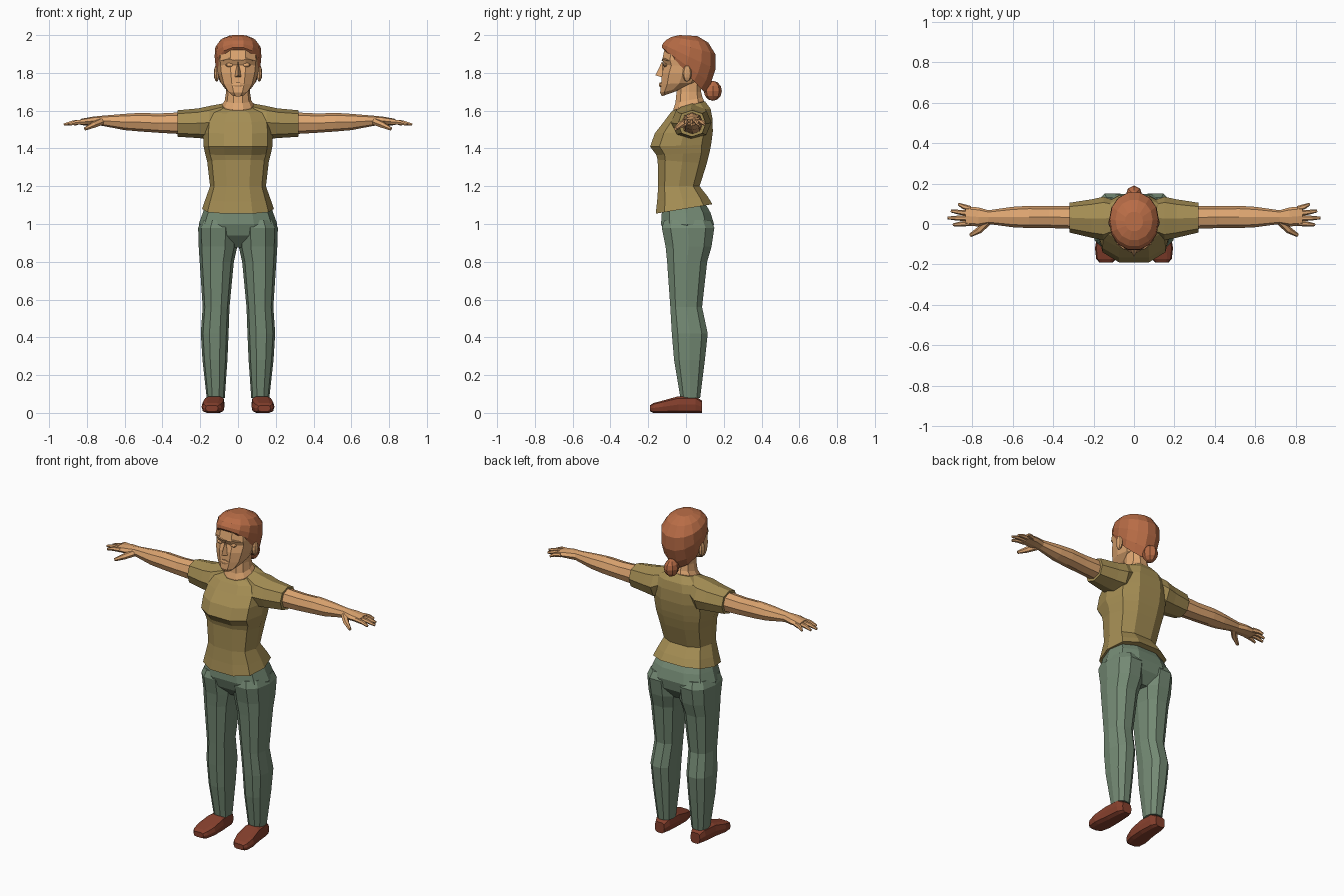
import bpy, bmesh, math
from mathutils import Vector


def material(name, r, g, b):
    """Flat material from 0-255 display values."""
    m = bpy.data.materials.new(name)
    m.diffuse_color = [((c / 255 + 0.055) / 1.055) ** 2.4 for c in (r, g, b)] + [1]
    return m


SKIN = material("skin", 222, 166, 113)
HAIR = material("auburn_hair", 184, 108, 70)
SHIRT = material("olive_shirt", 165, 142, 84)
TROUSERS = material("green_trousers", 116, 138, 116)
SHOES = material("brown_shoes", 134, 64, 45)


def finish(name, bm, mat, mirror):
    bmesh.ops.recalc_face_normals(bm, faces=bm.faces)
    me = bpy.data.meshes.new(name)
    bm.to_mesh(me)
    bm.free()
    me.materials.append(mat)
    ob = bpy.data.objects.new(name, me)
    bpy.context.collection.objects.link(ob)
    if mirror:
        ob.modifiers.new("mirror", "MIRROR").use_mirror_merge = False
    return ob


def skin_rings(bm, rings):
    """Bridge equal point rings with quads and cap both ends."""
    vs = [[bm.verts.new(p) for p in r] for r in rings]
    n = len(vs[0])
    for a, b in zip(vs, vs[1:]):
        for i in range(n):
            j = (i + 1) % n
            bm.faces.new((a[i], a[j], b[j], b[i]))
    bm.faces.new(vs[0])
    bm.faces.new(vs[-1])


def loft(name, mat, axis, sections, n=10, p=2.6, mirror=False):
    """Sections: (pos at v0, pos at v1, u0, u1, v0, v1), rounded-box outline."""
    def power(c):
        return math.copysign(abs(c) ** (2 / p), c) if abs(c) > 1e-6 else 0
    unit = [(power(math.cos(2 * math.pi * k / n)), power(math.sin(2 * math.pi * k / n)))
            for k in range(n)]
    top = max(v for _, v in unit)
    rings = []
    for a0, a1, u0, u1, v0, v1 in sections:
        ring = []
        for cu, cv in unit:
            t = (cv / top + 1) / 2
            u = (u0 + u1) / 2 + cu * (u1 - u0) / 2
            v, a = v0 + t * (v1 - v0), a0 + t * (a1 - a0)
            ring.append({"x": (a, u, v), "y": (u, a, v), "z": (u, v, a)}[axis])
        rings.append(ring)
    bm = bmesh.new()
    skin_rings(bm, rings)
    return finish(name, bm, mat, mirror)


def tube(name, mat, path, n=6, mirror=False):
    """Tapered tube through (x, y, z, radius) points."""
    pts = [Vector(q[:3]) for q in path]
    rings = []
    for i, c in enumerate(pts):
        d = (pts[min(i + 1, len(pts) - 1)] - pts[max(i - 1, 0)]).normalized()
        s = d.cross(Vector((0, 0, 1))).normalized()
        t = s.cross(d)
        r = path[i][3]
        rings.append([c + r * (math.cos(2 * math.pi * k / n) * s + math.sin(2 * math.pi * k / n) * t)
                      for k in range(n)])
    bm = bmesh.new()
    skin_rings(bm, rings)
    return finish(name, bm, mat, mirror)


def wedge(name, mat, pts, faces, mirror=False):
    bm = bmesh.new()
    vs = [bm.verts.new(q) for q in pts]
    for f in faces:
        bm.faces.new([vs[i] for i in f])
    return finish(name, bm, mat, mirror)


def ball(name, mat, loc, size, u, v, mirror=False):
    bm = bmesh.new()
    bmesh.ops.create_uvsphere(bm, u_segments=u, v_segments=v, radius=1)
    for w in bm.verts:
        w.co = Vector(loc) + w.co * Vector(size)
    return finish(name, bm, mat, mirror)


def sym(rows):
    """(front z, back z, half width, front y, back y) to loft sections."""
    return [(a, b, -w, w, f, k) for a, b, w, f, k in rows]


# Shirt body with bust and tilted hem, then sleeves
loft("shirt_body", SHIRT, "z", sym([
    (1.055, 1.105, .19, -.16, .14),
    (1.12, 1.145, .172, -.153, .115),
    (1.20, 1.20, .148, -.147, .072),
    (1.34, 1.32, .163, -.15, .11),
    (1.365, 1.38, .174, -.157, .125),
    (1.41, 1.42, .183, -.19, .133),
    (1.48, 1.49, .185, -.165, .142),
    (1.54, 1.56, .178, -.118, .14),
    (1.585, 1.61, .15, -.085, .13),
    (1.60, 1.65, .09, -.072, .10)]))
loft("sleeve", SHIRT, "x", [
    (.08, .08, -.045, .11, 1.50, 1.638),
    (.15, .15, -.08, .135, 1.45, 1.625),
    (.21, .21, -.068, .122, 1.455, 1.612),
    (.32, .32, -.042, .105, 1.462, 1.602)], n=8, p=2.3, mirror=True)

# Arms, palms and fingers
loft("arm", SKIN, "x", [
    (.28, .28, -.025, .09, 1.475, 1.592),
    (.42, .42, -.02, .088, 1.483, 1.585),
    (.52, .52, -.02, .09, 1.49, 1.588),
    (.60, .60, -.016, .085, 1.497, 1.583),
    (.72, .72, .0, .068, 1.52, 1.573),
    (.77, .77, -.012, .082, 1.522, 1.568),
    (.835, .835, -.008, .088, 1.523, 1.556)], n=8, p=2.3, mirror=True)
for i, (y0, x1, y1) in enumerate([(.004, .895, -.004), (.028, .922, .03),
                                  (.052, .905, .064), (.075, .868, .098)]):
    tube(f"finger_{i + 1}", SKIN, [(.81, y0, 1.541, .014),
         ((.82 + x1) / 2, (y0 + y1) / 2, 1.538, .0125), (x1, y1, 1.526, .007)], mirror=True)
tube("thumb", SKIN, [(.725, .012, 1.542, .02), (.765, -.03, 1.525, .017),
                     (.81, -.056, 1.503, .009)], mirror=True)

# Trousers
loft("trouser_hips", TROUSERS, "z", sym([
    (1.12, 1.12, .165, -.115, .095),
    (1.06, 1.06, .186, -.128, .13),
    (1.00, 1.00, .208, -.132, .148),
    (.94, .94, .195, -.112, .138),
    (.875, .875, .10, -.05, .09)]))
loft("trouser_leg", TROUSERS, "z", [(z, z, a, b, f, k) for z, a, b, f, k in [
    (1.02, .004, .195, -.115, .13),
    (.98, .002, .211, -.128, .15),
    (.88, .004, .208, -.108, .135),
    (.80, .022, .203, -.10, .112),
    (.56, .045, .187, -.083, .085),
    (.42, .05, .197, -.075, .115),
    (.28, .056, .188, -.063, .10),
    (.08, .07, .166, -.03, .075)]], n=10, p=2.4, mirror=True)

# Shoes
loft("shoe", SHOES, "y", [(y, y, a, b, c, d) for y, a, b, c, d in [
    (.085, .09, .155, 0, .065),
    (.05, .076, .17, 0, .088),
    (-.04, .07, .18, 0, .088),
    (-.12, .072, .193, 0, .066),
    (-.172, .088, .187, 0, .052),
    (-.19, .105, .172, .008, .04)]], n=10, p=3.5, mirror=True)

# Neck and head
loft("neck", SKIN, "z", sym([
    (1.57, 1.62, .086, -.066, .096),
    (1.608, 1.655, .084, -.067, .094),
    (1.64, 1.67, .07, -.056, .087),
    (1.70, 1.70, .063, -.05, .08),
    (1.76, 1.76, .063, -.05, .08)]), p=2.2)
loft("head", SKIN, "z", sym([
    (1.676, 1.70, .036, -.128, -.06),
    (1.695, 1.725, .062, -.137, .0),
    (1.74, 1.75, .09, -.132, .06),
    (1.80, 1.79, .106, -.127, .09),
    (1.842, 1.83, .111, -.114, .10),
    (1.868, 1.87, .114, -.126, .11),
    (1.92, 1.92, .109, -.115, .11),
    (1.965, 1.965, .07, -.07, .08)]), p=2.3)
ball("ear", SKIN, (.113, .006, 1.797), (.015, .024, .044), 8, 6, mirror=True)

# Nose, lips, brow ridge and eyelids
wedge("nose", SKIN, [(0, -.126, 1.862), (-.021, -.122, 1.775), (.021, -.122, 1.775),
                     (0, -.162, 1.787), (0, -.10, 1.80)],
      [(0, 1, 3), (0, 3, 2), (1, 2, 3), (0, 4, 1), (0, 2, 4), (1, 4, 2)])
loft("lips", SKIN, "x", [(x, x, -.13, -.13 - d, 1.737 - h, 1.737 + h)
     for x, d, h in [(-.032, .003, .003), (-.01, .013, .013), (.01, .013, .013),
                     (.032, .003, .003)]], n=6, p=2)
tube("brow_ridge", SKIN, [(.015, -.124, 1.866, .005), (.05, -.12, 1.874, .006),
                          (.085, -.096, 1.866, .004)], mirror=True)
ball("eyelid", SKIN, (.044, -.11, 1.842), (.022, .012, .011), 8, 6, mirror=True)

# Swept-back hair and bun
loft("hair", HAIR, "z", sym([
    (1.922, 1.695, .108, -.117, .10),
    (1.934, 1.745, .119, -.128, .132),
    (1.952, 1.82, .124, -.125, .156),
    (1.972, 1.90, .12, -.108, .155),
    (1.99, 1.96, .092, -.078, .118),
    (2.0, 1.995, .045, -.035, .06)]), n=14, p=2.1)
ball("hair_bun", HAIR, (0, .142, 1.705), (.042, .048, .053), 8, 6)
